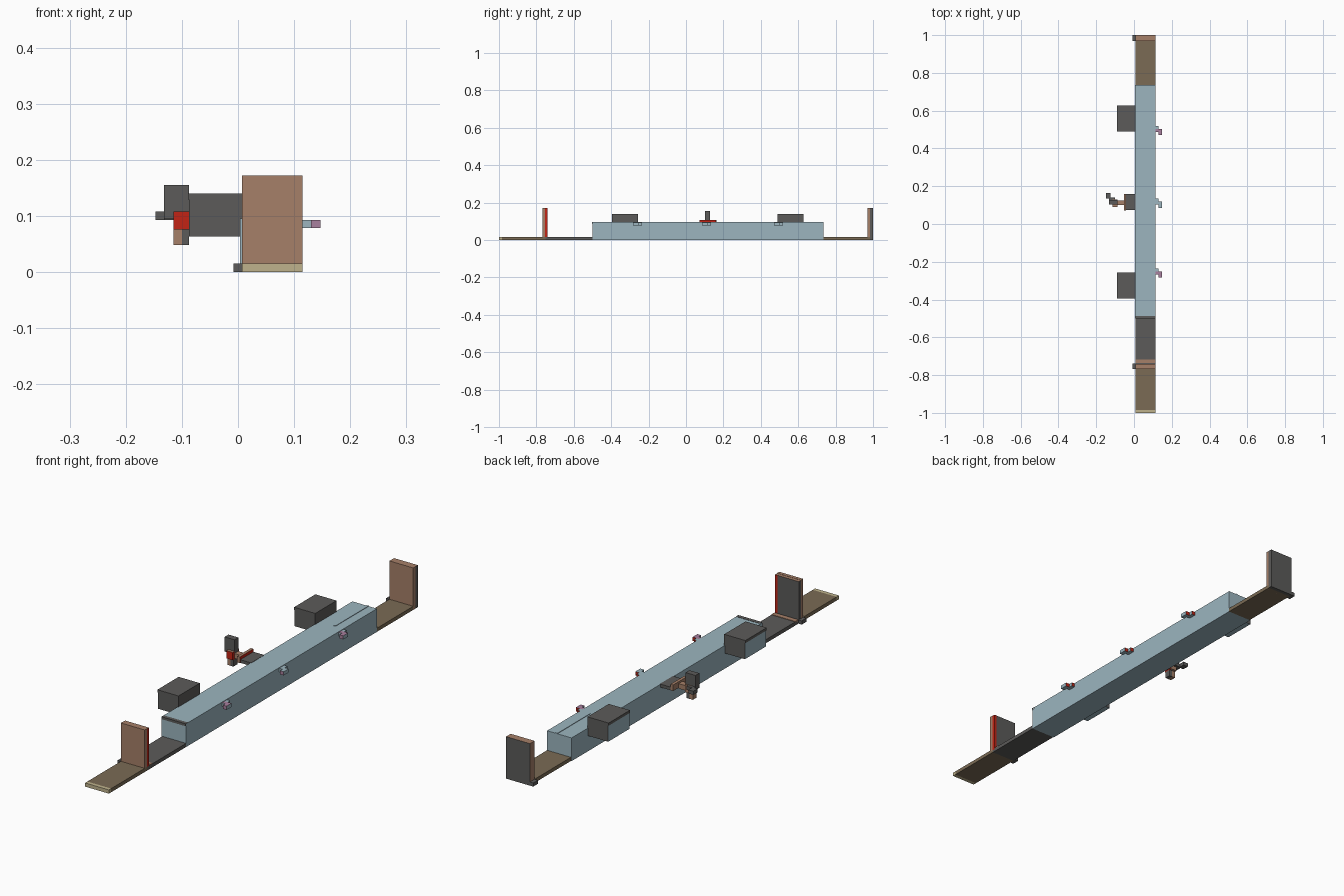
import bpy
import bmesh

cube = bpy.data.objects.get("Cube")
if cube:
    bpy.data.objects.remove(cube, do_unlink=True)


def material(name, srgb):
    lin = [((c + 0.055) / 1.055) ** 2.4 for c in srgb] + [1]
    m = bpy.data.materials.new(name)
    m.use_nodes = True
    m.diffuse_color = lin
    m.node_tree.nodes["Principled BSDF"].inputs["Base Color"].default_value = lin
    return m


blue = material("pale blue", (0.61, 0.71, 0.75))
dark = material("dark grey", (0.36, 0.355, 0.35))
tan = material("tan brown", (0.65, 0.50, 0.41))
olive = material("olive brown", (0.48, 0.42, 0.33))
cream = material("cream", (0.75, 0.70, 0.55))
red = material("red", (0.76, 0.14, 0.08))
pink = material("dusty pink", (0.66, 0.50, 0.62))


def box(name, x, y, z, mat, faces=None):
    """Box from axis ranges; faces maps a direction such as '+y' to a colour."""
    bm = bmesh.new()
    bmesh.ops.create_cube(bm, size=1)
    for v in bm.verts:
        v.co = [r[0] if c < 0 else r[1] for c, r in zip(v.co, (x, y, z))]
    bm.normal_update()
    mesh = bpy.data.meshes.new(name)
    mesh.materials.append(mat)
    for key, colour in (faces or {}).items():
        mesh.materials.append(colour)
        axis, sign = "xyz".index(key[1]), (1 if key[0] == "+" else -1)
        for f in bm.faces:
            if f.normal[axis] * sign > 0.9:
                f.material_index = len(mesh.materials) - 1
    bm.to_mesh(mesh)
    bm.free()
    ob = bpy.data.objects.new(name, mesh)
    bpy.context.collection.objects.link(ob)
    return ob


W = (0.007, 0.115)   # shared width of body and platforms
T = (0, 0.015)       # platform thickness

# Long body with a dark front lip and a fine ridge on top
box("body", (0.004, 0.115), (-0.5, 0.735), (0, 0.095), blue)
box("front_lip", W, (-0.503, -0.488), (0.086, 0.096), dark)
box("top_ridge", (0.068, 0.078), (0.52, 0.735), (0.094, 0.097), blue)

# Platforms at both ends
box("front_platform", W, (-0.985, -0.75), T, olive)
box("front_edge", W, (-1, -0.985), T, cream)
box("inner_platform", W, (-0.75, -0.5), T, dark)
box("platform_strip", W, (-0.735, -0.717), (0.01, 0.017), tan)
box("back_platform", W, (0.735, 0.985), T, olive)

# Upright panels and their side feet
box("front_panel", W, (-0.768, -0.754), (0.01, 0.172), tan)
box("front_panel_back", (0.007, 0.104), (-0.754, -0.74), (0.01, 0.171), dark, {"+z": tan})
box("front_panel_strip", (0.104, 0.115), (-0.754, -0.74), (0.01, 0.171), red, {"+z": tan})
box("back_panel", W, (0.97, 0.984), (0, 0.172), tan)
box("back_panel_back", W, (0.984, 1), (0, 0.172), dark, {"+z": tan, "-x": tan})
for name, y in (("front", -0.768), ("back", 0.97)):
    box(name + "_foot", (-0.008, 0.007), (y, y + 0.03), T, dark)

# Two side boxes
for name, y in (("front", -0.395), ("back", 0.49)):
    box(name + "_side_box", (-0.087, 0.007), (y, y + 0.138), (0.063, 0.14), dark,
        {"-x": blue, "-z": blue})
    box(name + "_side_box_lip", (-0.089, -0.08), (y, y + 0.138), (0.129, 0.14), dark)

# Stepped hooks along the left side
for i, y in enumerate((-0.26, 0.11, 0.495)):
    tip = blue if i == 1 else pink
    z = (0.078, 0.093)
    box(f"hook_root_{i}", (0.113, 0.13), (y + 0.008, y + 0.024), z, blue, {"+y": red})
    box(f"hook_bar_{i}", (0.113, 0.147), (y - 0.008, y + 0.008), z, blue,
        {"+y": red, "+z": tip})
    box(f"hook_tip_{i}", (0.13, 0.147), (y - 0.024, y - 0.008), z, blue,
        {"-y": pink, "+z": tip, "+y": red})

# Latch mechanism on the right side
box("latch_plate", (-0.042, 0.007), (0.075, 0.16), (0.083, 0.096), dark)
box("latch_rail", (-0.054, -0.042), (0.072, 0.16), (0.083, 0.108), tan, {"+x": red})
box("latch_arm", (-0.09, -0.054), (0.10, 0.125), (0.08, 0.1), tan, {"-x": red, "+x": red})
box("latch_block", (-0.115, -0.087), (0.09, 0.13), (0.076, 0.108), tan,
    {"-y": red, "+x": red})
box("latch_lower_tab", (-0.115, -0.1), (0.095, 0.12), (0.048, 0.078), tan)
box("latch_lower_grip", (-0.1, -0.087), (0.095, 0.12), (0.048, 0.076), dark)
box("latch_head", (-0.132, -0.087), (0.102, 0.127), (0.095, 0.155), dark)
box("latch_link", (-0.132, -0.1), (0.115, 0.14), (0.093, 0.108), dark)
box("latch_end", (-0.147, -0.125), (0.135, 0.163), (0.093, 0.108), dark)
